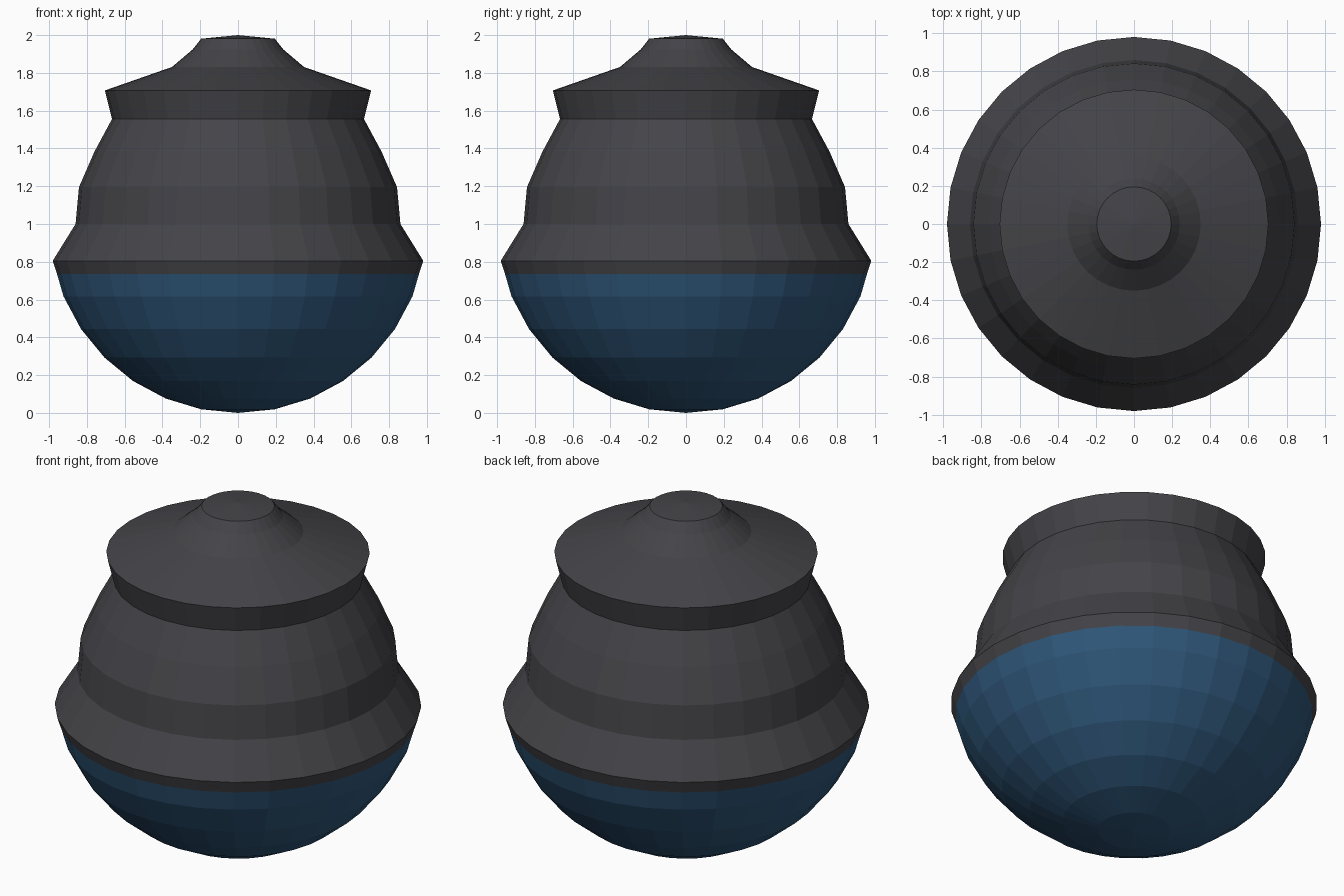
import bpy, bmesh, math

if "Cube" in bpy.data.objects:
    bpy.data.objects.remove(bpy.data.objects["Cube"])

SEGMENTS = 32
PAINT_LINE = 0.735


def material(name, rgb):
    m = bpy.data.materials.new(name)
    m.diffuse_color = (*rgb, 1.0)
    m.use_nodes = True
    m.node_tree.nodes["Principled BSDF"].inputs["Base Color"].default_value = m.diffuse_color
    return m


# Round underside: rings of a unit ball, up to the widest ridge
profile = [(math.sin(k * math.pi / 16), 1 - math.cos(k * math.pi / 16)) for k in range(1, 7)]
profile += [(0.958, PAINT_LINE), (0.981, 0.805)]
# Waist, shoulder, flared lid and knob
profile += [(0.86, 1.0), (0.842, 1.195), (0.76, 1.383), (0.667, 1.556),
            (0.705, 1.707), (0.35, 1.831), (0.24, 1.924), (0.195, 1.981)]

bm = bmesh.new()
rings = []
for r, z in profile:
    rings.append([bm.verts.new((r * math.cos(a), r * math.sin(a), z))
                  for a in (2 * math.pi * i / SEGMENTS for i in range(SEGMENTS))])
bottom = bm.verts.new((0, 0, 0))
top = bm.verts.new((0, 0, 2))
for i in range(SEGMENTS):
    j = (i + 1) % SEGMENTS
    bm.faces.new((bottom, rings[0][j], rings[0][i]))
    bm.faces.new((top, rings[-1][i], rings[-1][j]))
    for low, high in zip(rings, rings[1:]):
        bm.faces.new((low[i], low[j], high[j], high[i]))

# Blue below the paint line, charcoal above
for f in bm.faces:
    f.material_index = 1 if f.calc_center_median().z < PAINT_LINE else 0

mesh = bpy.data.meshes.new("lidded_pot")
bm.to_mesh(mesh)
bm.free()
mesh.materials.append(material("charcoal", (0.058, 0.057, 0.065)))
mesh.materials.append(material("deep blue", (0.028, 0.095, 0.195)))
pot = bpy.data.objects.new("lidded_pot", mesh)
bpy.context.collection.objects.link(pot)
